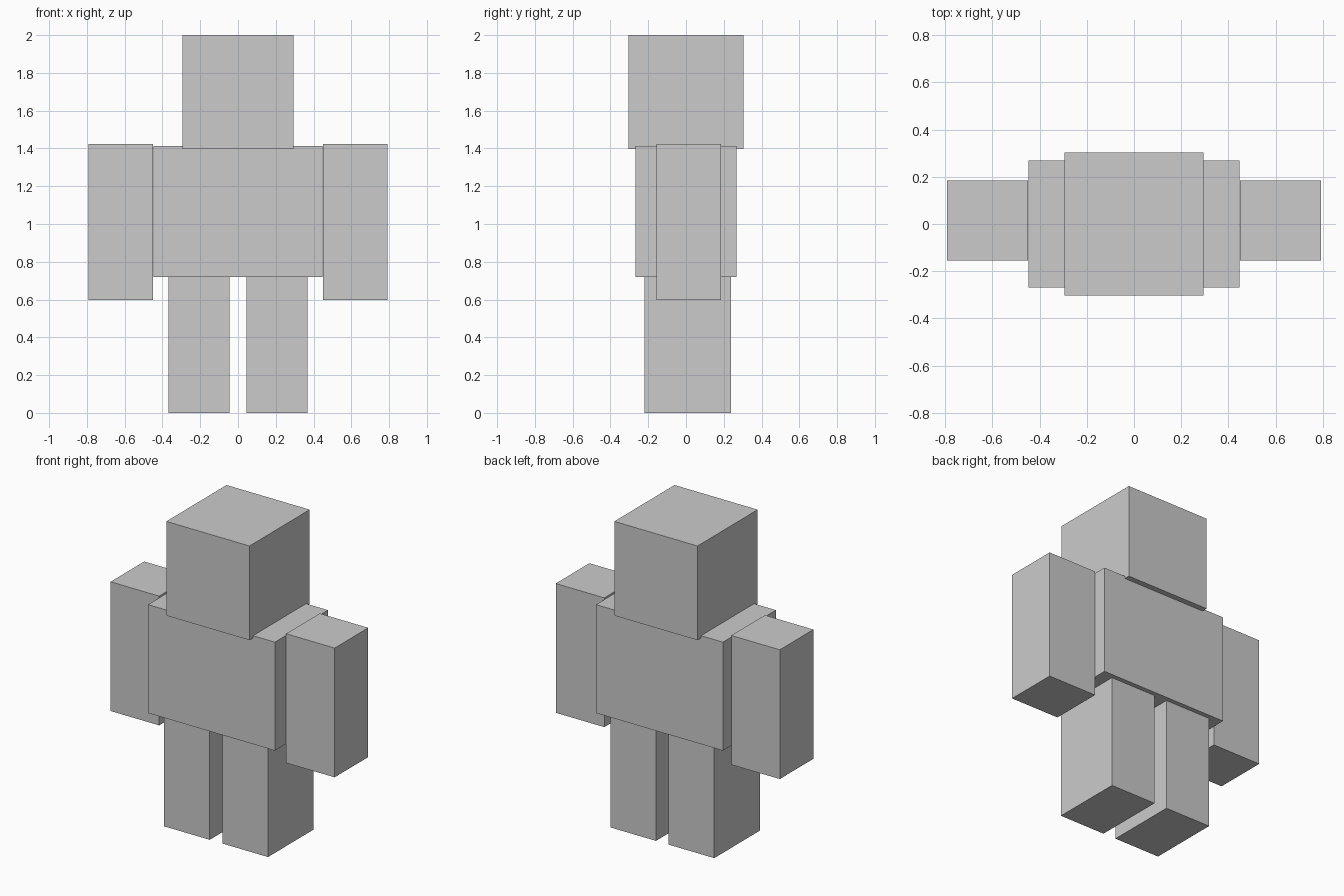
import bpy

if "Cube" in bpy.data.objects:
    bpy.data.objects.remove(bpy.data.objects["Cube"])


def box(name, lo, hi):
    """Axis-aligned block between two corners."""
    centre = [(a + b) / 2 for a, b in zip(lo, hi)]
    bpy.ops.mesh.primitive_cube_add(size=1, location=centre)
    ob = bpy.context.object
    ob.name = name
    ob.scale = [b - a for a, b in zip(lo, hi)]
    bpy.ops.object.transform_apply(location=True, rotation=True, scale=True)
    return ob


def mirrored(ob):
    """Repeat a limb on the other side of x = 0."""
    ob.modifiers.new("Mirror", 'MIRROR').use_axis[0] = True


# Head and body
box("head", (-0.294, -0.304, 1.398), (0.294, 0.304, 2.0))
box("torso", (-0.448, -0.268, 0.72), (0.448, 0.268, 1.413))

# Limbs, placed on the origin-centred mirror plane
for name, lo, hi in (
    ("arms", (0.449, -0.155, 0.598), (0.792, 0.184, 1.424)),
    ("legs", (0.045, -0.221, 0.0), (0.367, 0.239, 0.72)),
):
    mirrored(box(name, lo, hi))
